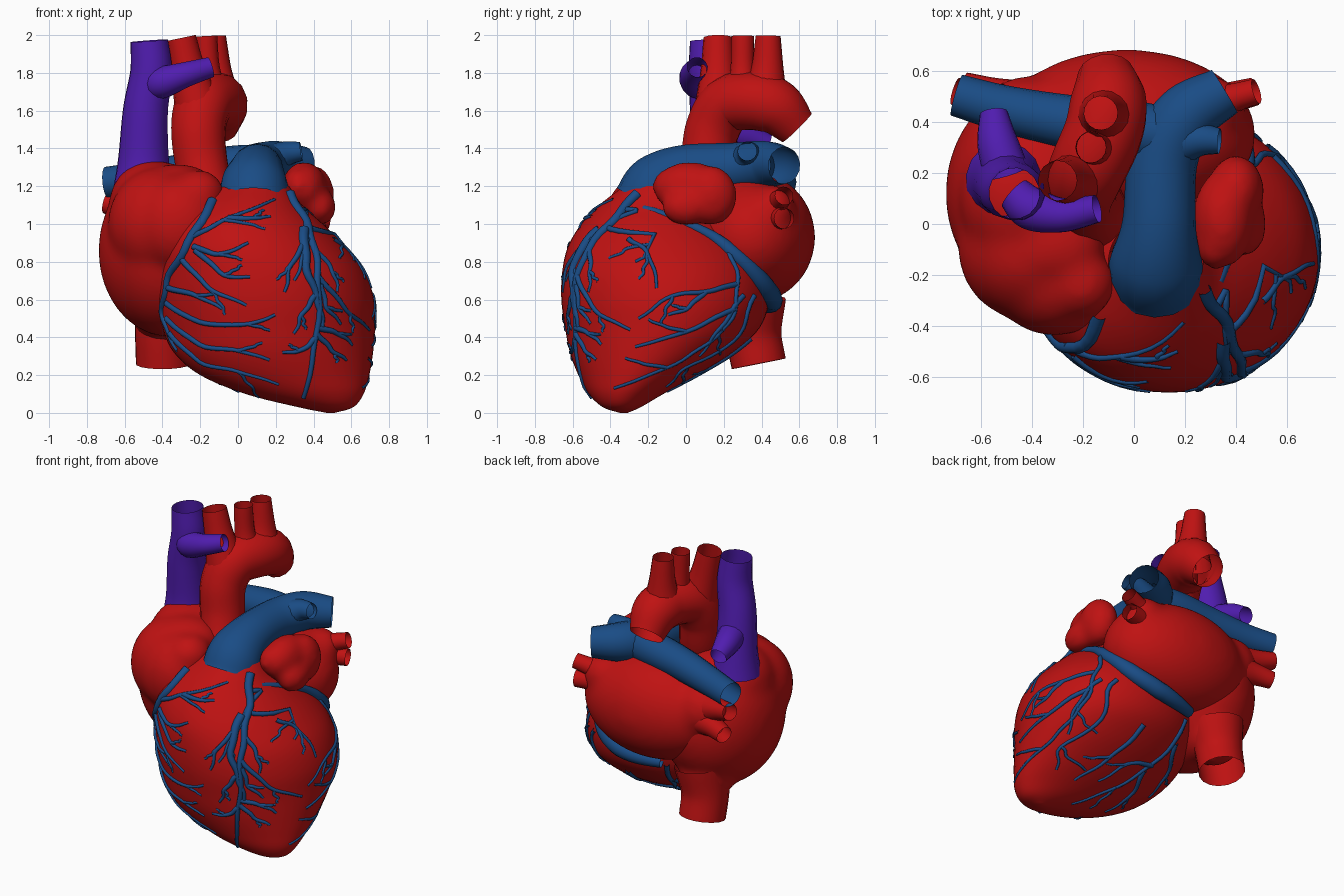
import bpy, bmesh, math
from mathutils import Vector
from mathutils.bvhtree import BVHTree


def material(name, rgb):
    m = bpy.data.materials.new(name)
    m.diffuse_color = (*rgb, 1)
    return m


RED = material("red", (0.52, 0.006, 0.006))
BLUE = material("blue", (0.01, 0.072, 0.235))
PURPLE = material("purple", (0.08, 0.012, 0.43))


def link(name, mesh, mat):
    ob = bpy.data.objects.new(name, mesh)
    bpy.context.collection.objects.link(ob)
    mesh.materials.clear()
    mesh.materials.append(mat)
    mesh.shade_smooth()
    return ob


def spline(points, steps=8):
    """Smooth curve through points of any dimension."""
    p = [Vector(q) for q in points]
    p = [2 * p[0] - p[1]] + p + [2 * p[-1] - p[-2]]
    out = []
    for a, b, c, d in zip(p, p[1:], p[2:], p[3:]):
        for i in range(steps):
            t = i / steps
            out.append(0.5 * (2 * b + (c - a) * t + (2 * a - 5 * b + 4 * c - d) * t ** 2
                              + (3 * b - a - 3 * c + d) * t ** 3))
    return out + [p[-2]]


def tubes(name, mat, paths, res=6):
    """Open tubes along dense paths of (x, y, z, radius)."""
    cu = bpy.data.curves.new(name, 'CURVE')
    cu.dimensions = '3D'
    cu.bevel_depth = 1
    cu.bevel_resolution = res
    for path in paths:
        s = cu.splines.new('POLY')
        s.points.add(len(path) - 1)
        for pt, q in zip(s.points, path):
            pt.co = (q[0], q[1], q[2], 1)
            pt.radius = q[3]
    tmp = bpy.data.objects.new(name + "_curve", cu)
    bpy.context.collection.objects.link(tmp)
    bpy.context.view_layer.update()
    mesh = bpy.data.meshes.new_from_object(tmp.evaluated_get(bpy.context.evaluated_depsgraph_get()))
    bpy.data.objects.remove(tmp)
    return link(name, mesh, mat)


def vessel(name, mat, *paths):
    return tubes(name, mat, [spline(p) for p in paths])


def blob(name, mat, parts, soft):
    """Ellipsoids (centre, radii) fused into one soft lump."""
    bm = bmesh.new()
    for c, r in parts:
        v = bmesh.ops.create_icosphere(bm, subdivisions=4, radius=1)["verts"]
        bmesh.ops.scale(bm, vec=r, verts=v)
        bmesh.ops.translate(bm, vec=c, verts=v)
    me = bpy.data.meshes.new(name)
    bm.to_mesh(me)
    bm.free()
    ob = link(name, me, mat)
    rm = ob.modifiers.new("fuse", 'REMESH')
    rm.mode = 'VOXEL'
    rm.voxel_size = 0.022
    rm.use_smooth_shade = True
    sm = ob.modifiers.new("soften", 'SMOOTH')
    sm.factor = 0.5
    sm.iterations = soft
    return ob


# Ventricles: stacked ellipses (z, x min, x max, y min, y max)
rows = [(0, .47, .51, -.35, -.31), (.03, .32, .61, -.44, -.24), (.1, .04, .665, -.515, -.12),
        (.2, -.2, .695, -.57, .06), (.32, -.34, .715, -.615, .25), (.45, -.4, .725, -.64, .39),
        (.6, -.43, .72, -.66, .44), (.75, -.43, .67, -.655, .42), (.88, -.42, .57, -.625, .36),
        (1.0, -.36, .45, -.555, .24), (1.1, -.24, .34, -.46, .12), (1.2, -.1, .27, -.33, .03)]
N = 56
bm = bmesh.new()
rings = []
for z, x0, x1, y0, y1 in spline(rows, 5):
    rings.append([bm.verts.new(((x0 + x1) / 2 + (x1 - x0) / 2 * math.cos(k * math.tau / N),
                                (y0 + y1) / 2 + (y1 - y0) / 2 * math.sin(k * math.tau / N), max(z, 0)))
                  for k in range(N)])
for a, b in zip(rings, rings[1:]):
    for k in range(N):
        bm.faces.new((a[k], a[(k + 1) % N], b[(k + 1) % N], b[k]))
bm.faces.new(rings[0][::-1])
surface = BVHTree.FromBMesh(bm)
me = bpy.data.meshes.new("ventricles")
bm.to_mesh(me)
bm.free()
link("ventricles", me, RED)

# Atria and their auricles
blob("right_atrium", RED, [((-.36, .12, .86), (.38, .44, .46)), ((-.41, -.1, 1.0), (.28, .28, .3)),
                           ((-.31, -.23, 1.0), (.24, .21, .26)), ((-.21, -.23, 1.16), (.14, .14, .13)),
                           ((-.45, .1, 1.1), (.235, .28, .24)), ((-.32, -.08, 1.2), (.2, .16, .12)),
                           ((-.39, .32, .52), (.17, .18, .17))], 24)
blob("left_atrium", RED, [((-.03, .35, .93), (.51, .335, .35)), ((.3, .46, 1.08), (.14, .12, .13)),
                          ((-.42, .42, 1.02), (.19, .16, .18))], 24)
blob("left_auricle", RED, [((.35, .02, 1.19), (.12, .19, .14)), ((.4, .13, 1.15), (.11, .14, .16)),
                           ((.43, 0, 1.09), (.09, .13, .1)), ((.32, -.07, 1.2), (.08, .11, .1))], 12)

# Great arteries
vessel("aorta", RED, [(-.13, 0, 1.05, .13), (-.19, .1, 1.3, .14), (-.21, .14, 1.5, .145), (-.18, .22, 1.63, .152),
                      (-.12, .36, 1.65, .155), (-.1, .48, 1.615, .15), (-.11, .588, 1.51, .11)])
vessel("arch_branches", RED, [(-.22, .17, 1.65, .12), (-.265, .17, 1.82, .092), (-.3, .17, 1.985, .078)],
       [(-.14, .3, 1.68, .09), (-.16, .3, 1.82, .065), (-.17, .3, 1.995, .06)],
       [(-.11, .41, 1.64, .14), (-.12, .43, 1.8, .09), (-.13, .435, 1.995, .066)])
vessel("pulmonary_artery", BLUE, [(.085, -.2, 1.1, .19), (.087, -.14, 1.2, .18), (.098, .0, 1.275, .145),
                                  (.115, .25, 1.295, .135), (.2, .42, 1.315, .125), (.355, .52, 1.31, .098)],
       [(.16, .34, 1.31, .11), (-.02, .37, 1.3, .115), (-.25, .4, 1.275, .105), (-.5, .45, 1.24, .092),
        (-.695, .505, 1.22, .083)],
       [(.15, .31, 1.32, .1), (.25, .33, 1.37, .068), (.335, .325, 1.385, .05)])

# Great veins
vessel("upper_vena_cava", PURPLE, [(-.5, .17, 1.2, .16), (-.5, .165, 1.35, .135), (-.49, .14, 1.6, .12),
                                   (-.46, .125, 1.8, .112), (-.47, .12, 1.97, .1)],
       [(-.47, .12, 1.73, .07), (-.4, .06, 1.75, .085), (-.28, .035, 1.79, .068), (-.145, .06, 1.83, .055)],
       [(-.5, .2, 1.48, .09), (-.535, .32, 1.46, .08), (-.55, .435, 1.42, .055)])
vessel("lower_vena_cava", RED, [(-.37, .35, .6, .18), (-.395, .355, .42, .152), (-.395, .385, .26, .147)])
vessel("pulmonary_veins", RED, [(.28, .45, 1.08, .1), (.38, .49, 1.12, .06), (.48, .52, 1.15, .05)],
       [(.28, .44, 1.02, .1), (.37, .49, 1.03, .065), (.475, .52, 1.03, .055)],
       [(-.4, .42, 1.04, .13), (-.57, .48, 1.08, .075), (-.7, .52, 1.11, .055)],
       [(-.4, .44, .98, .13), (-.55, .5, .97, .075), (-.67, .54, .95, .056)])

# Coronary vessels: drawn in a flat view and dropped on the ventricle surface
VIEWS = {"front": (lambda a, b: (a, -3, b), Vector((0, 1, 0))),
         "side": (lambda a, b: (3, a, b), Vector((-1, 0, 0))),
         "below": (lambda a, b: (a, b, -3), Vector((0, 0, 1)))}


def drape(view, r0, r1, pts):
    origin, d = VIEWS[view]
    path = spline(pts, 6)
    out = []
    for i, (a, b) in enumerate(path):
        wob = 0.006 * math.sin(i * 1.1 + 9 * pts[0][0])
        hit, n, _, _ = surface.ray_cast(Vector(origin(a + wob, b)), d)
        if hit:
            r = r0 + (r1 - r0) * i / (len(path) - 1)
            n = -n if n.dot(d) > 0 else n
            out.append((*(hit + n * r * 0.3), r))
    return out


def twig(pts, turn):
    """Short fork leaving a branch at its second point."""
    a, b = Vector(pts[-2]), Vector(pts[-1])
    s = (b - a) * 0.75
    c, k = math.cos(turn), math.sin(turn)
    end = a + Vector((c * s.x - k * s.y, k * s.x + c * s.y))
    return [a, (a + end) / 2 + s * 0.06, end]


front_main = [[(.27, 1.16), (.37, .98), (.42, .76), (.42, .44), (.35, .08)],
              [(.35, .97), (.36, .78), (.42, .6), (.45, .45)],
              [(-.13, 1.12), (-.26, .9), (-.37, .7), (-.395, .5), (-.32, .33)]]
front = [[(.38, .98), (.55, .92), (.62, .8)], [(.4, .88), (.5, .75), (.53, .64)],
         [(.43, .72), (.58, .54), (.7, .44)], [(.43, .45), (.53, .42), (.61, .36)],
         [(.42, .42), (.5, .33), (.58, .28)], [(.44, .68), (.47, .56), (.55, .47)],
         [(.37, .92), (.28, .78), (.25, .64)], [(.41, .62), (.34, .52), (.3, .42)],
         [(.42, .4), (.33, .33), (.24, .32)], [(.31, 1.08), (.36, 1.05), (.35, .85), (.3, .7)]]
front += [[(-.26, .92), (-.07, 1.02), (.2, 1.13)], [(-.05, 1.03), (.08, 1.03), (.17, 1.04)],
          [(-.23, .88), (-.1, .84), (.06, .9)], [(-.22, .86), (-.07, .73), (.07, .72)],
          [(-.3, .82), (-.15, .66), (.05, .57)], [(-.37, .66), (-.22, .62), (-.08, .55)],
          [(-.38, .58), (-.2, .48), (.05, .47), (.2, .52)], [(-.38, .5), (-.2, .36), (0, .33), (.17, .28)],
          [(-.36, .42), (-.2, .27), (0, .22), (.22, .15)]]
side = [[(.2, .92), (.27, .72), (.24, .5), (.1, .36), (-.1, .24), (-.38, .13)],
        [(.26, .68), (.1, .64), (-.07, .62), (-.25, .5)], [(.25, .55), (.0, .43), (-.27, .35)],
        [(.36, .62), (.25, .38), (.0, .24), (-.1, .14)], [(-.3, .92), (-.2, .84), (-.15, .66)],
        [(.3, .62), (.18, .45), (.07, .3)], [(.1, .64), (.0, .55), (-.1, .52)]]
below = [[(-.12, .4), (-.05, .2), (.1, -.05), (.3, -.25)], [(.2, .34), (.28, .12), (.4, -.1)],
         [(-.1, .28), (-.2, .08), (-.22, -.12)], [(-.03, .14), (.13, .12), (.25, -.05)],
         [(0, .1), (-.05, -.1), (.0, -.28)]]
vessels = [drape("front", .029, .012, p) for p in front_main]
for view, r, group in (("front", .017, front), ("side", .015, side), ("below", .018, below)):
    for i, p in enumerate(group):
        vessels.append(drape(view, r, .008, p))
        vessels.append(drape(view, .011, .007, twig(p, 0.6 if i % 2 else -0.6)))
tubes("coronary_vessels", BLUE, [v for v in vessels if len(v) > 2], 2)

# Coronary sinus in the groove around the back
groove = [(.3, -.22, 1.05, .022), (.38, -.05, 1.0, .024), (.42, .13, .94, .03), (.43, .28, .82, .044),
          (.34, .42, .68, .055), (.15, .5, .59, .055), (-.13, .48, .55, .035)]
snapped = []
for q in spline(groove):
    p = Vector(q[:3])
    hit = surface.find_nearest(p)[0]
    snapped.append((*(hit + (p - hit) * 0.3), q[3]))
tubes("coronary_sinus", BLUE, [snapped], 4)
